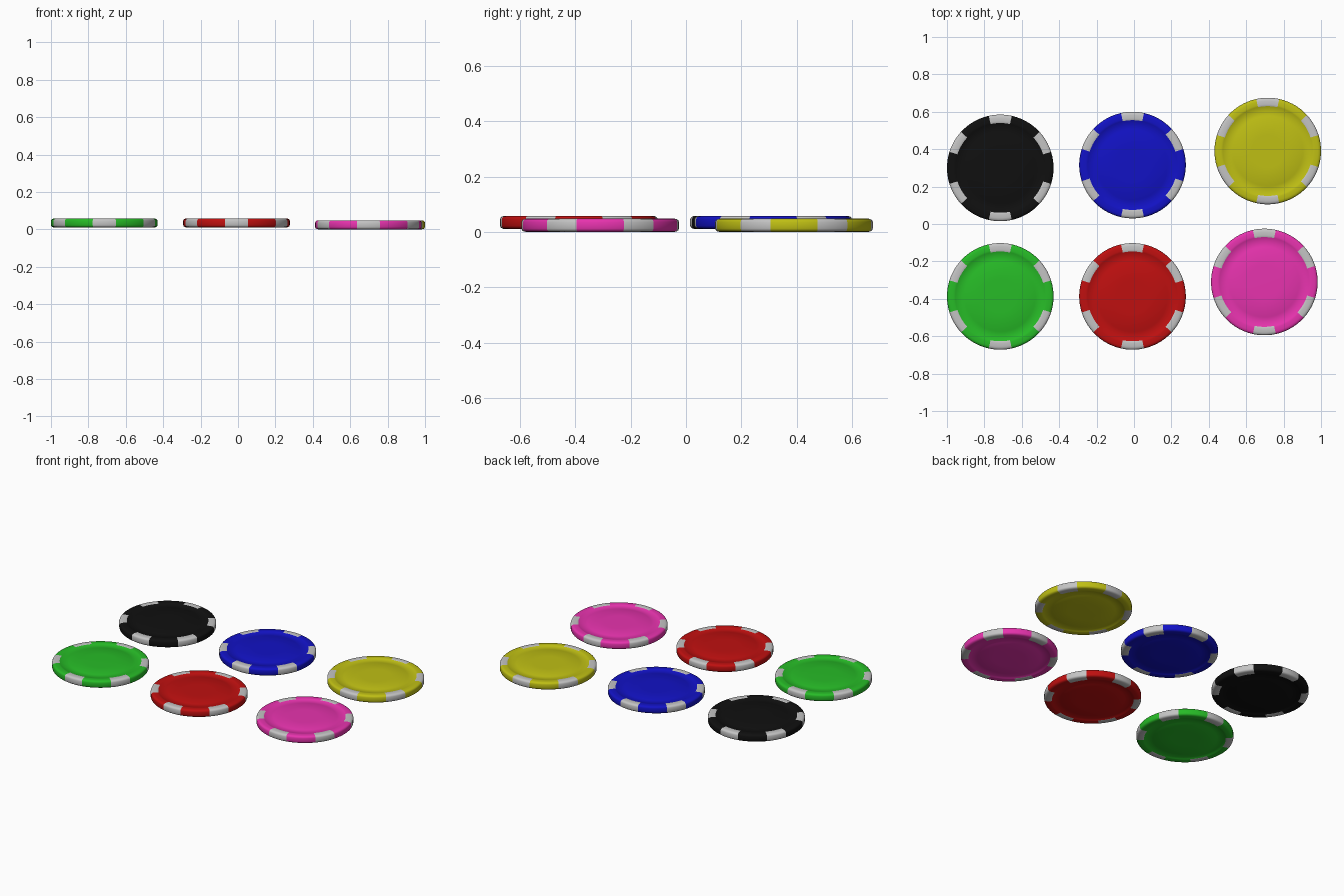
import bpy, bmesh, math

if "Cube" in bpy.data.objects:
    bpy.data.objects.remove(bpy.data.objects["Cube"])

SEG = 72          # 5 degrees per segment, so a stripe is five segments wide
THICK = 0.048


def material(name, rgb):
    m = bpy.data.materials.new(name)
    m.diffuse_color = (*rgb, 1)
    m.use_nodes = True
    m.node_tree.nodes["Principled BSDF"].inputs["Base Color"].default_value = m.diffuse_color
    return m


stripe_grey = material("stripe_grey", (0.55, 0.55, 0.55))

# upper half of the chip section: (radius, height above mid-plane)
H = THICK / 2
UPPER = [(0.285, 0.0), (0.285, H - 0.012), (0.2825, H - 0.006), (0.277, H - 0.002),
         (0.268, H), (0.250, H), (0.240, H - 0.001), (0.236, H - 0.004),
         (0.190, H - 0.004), (0.185, H - 0.002), (0.09, H - 0.001)]
PROFILE = UPPER[::-1] + [(r, -z) for r, z in UPPER[1:]]


def chip(name, x, y, z, rgb):
    bm = bmesh.new()
    rings = []
    for r, h in PROFILE:
        rings.append([bm.verts.new((r * math.cos(a), r * math.sin(a), h))
                      for a in (math.radians(2.5) + i * math.tau / SEG for i in range(SEG))])
    for a, b in zip(rings, rings[1:]):
        for i in range(SEG):
            j = (i + 1) % SEG
            bm.faces.new((a[i], b[i], b[j], a[j]))
    # centre fans
    for ring, h in ((rings[0], H - 0.001), (rings[-1], -H + 0.001)):
        c = bm.verts.new((0, 0, h))
        for i in range(SEG):
            bm.faces.new((ring[i], ring[(i + 1) % SEG], c))
    bmesh.ops.recalc_face_normals(bm, faces=bm.faces)
    # six edge stripes across the rim, at 30, 90, 150... degrees
    for f in bm.faces:
        f.smooth = True
        c = f.calc_center_median()
        ang = (math.degrees(math.atan2(c.y, c.x)) - 30) % 60
        if c.to_2d().length > 0.239 and min(ang, 60 - ang) < 12.5:
            f.material_index = 1
    me = bpy.data.meshes.new(name)
    bm.to_mesh(me)
    bm.free()
    me.materials.append(material(name + "_colour", rgb))
    me.materials.append(stripe_grey)
    ob = bpy.data.objects.new(name, me)
    ob.location = (x, y, z + H)
    bpy.context.collection.objects.link(ob)


chip("green_chip", -0.715, -0.387, 0.010, (0.02, 0.50, 0.02))
chip("red_chip", -0.008, -0.387, 0.010, (0.52, 0.005, 0.005))
chip("pink_chip", 0.697, -0.310, 0.000, (0.85, 0.035, 0.45))
chip("black_chip", -0.715, 0.300, 0.010, (0.005, 0.005, 0.005))
chip("blue_chip", -0.008, 0.315, 0.010, (0.006, 0.006, 0.56))
chip("yellow_chip", 0.715, 0.390, 0.000, (0.52, 0.52, 0.007))
